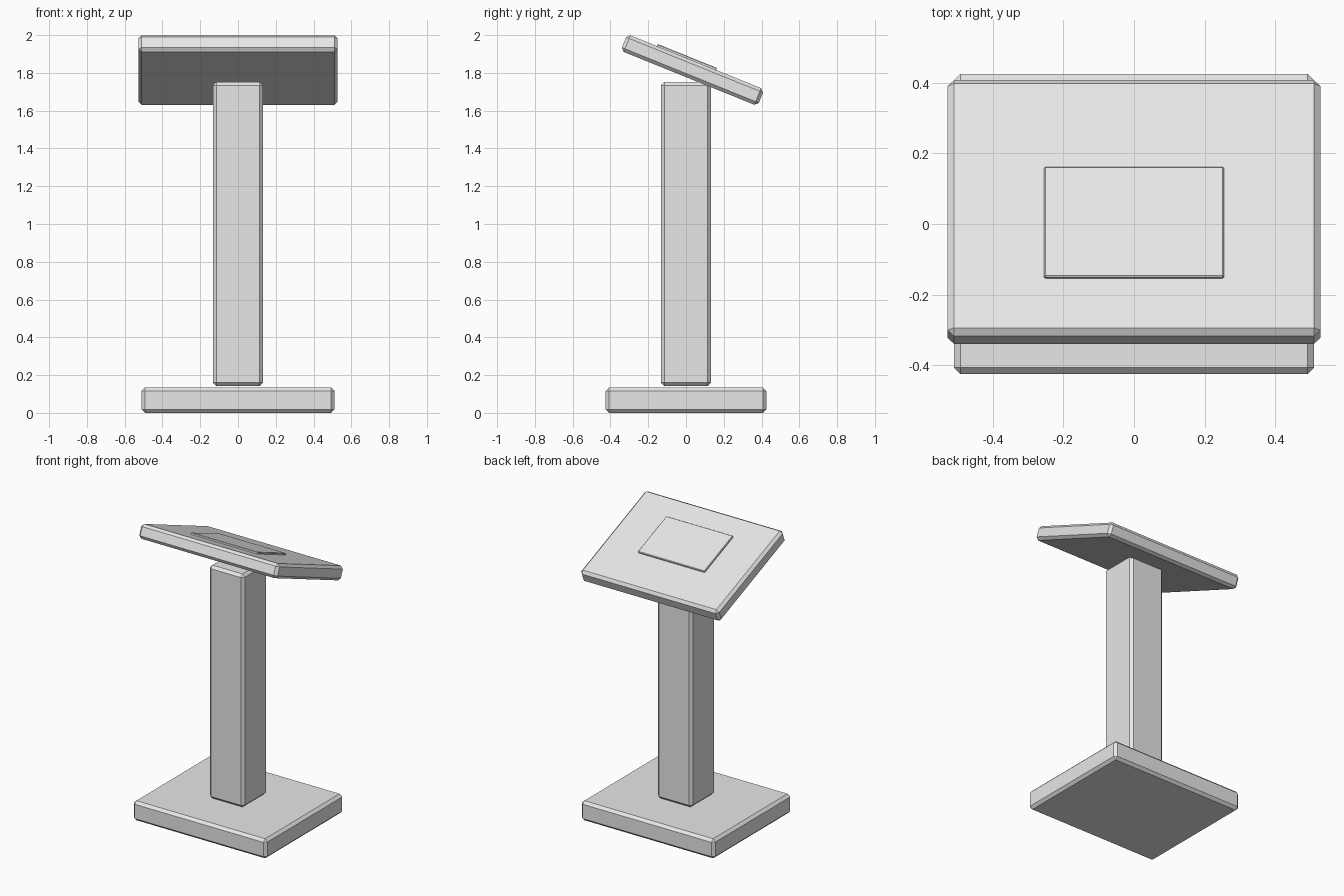
import bpy
import math
from mathutils import Matrix, Vector

cube = bpy.data.objects.get("Cube")
if cube:
    bpy.data.objects.remove(cube, do_unlink=True)

# Single flat grey
grey = bpy.data.materials.new("light_grey")
grey.use_nodes = True
colour = (0.8, 0.8, 0.8, 1)
grey.diffuse_color = colour
grey.node_tree.nodes["Principled BSDF"].inputs["Base Color"].default_value = colour


def chamfered_box(name, size, centre, chamfer, tilt=0):
    """Box with one-segment chamfered edges, tilted about x."""
    bpy.ops.mesh.primitive_cube_add(size=1)
    box = bpy.context.object
    box.name = name
    box.data.transform(Matrix.Diagonal((*size, 1)))
    box.location = centre
    box.rotation_euler.x = tilt
    bevel = box.modifiers.new("chamfer", 'BEVEL')
    bevel.width = chamfer
    bevel.segments = 1
    box.data.materials.append(grey)
    return box


# Foot and upright
chamfered_box("base", (1.02, 0.85, 0.135), (0, 0, 0.0675), 0.018)
chamfered_box("column", (0.266, 0.266, 1.61), (0, 0, 0.947), 0.018)

# Sloping top, falling towards the back
tilt = math.radians(-22)
top_centre = Vector((0, 0.034, 1.815))
chamfered_box("sloping_top", (1.056, 0.782, 0.095), top_centre, 0.018, tilt)

# Thin raised panel set into the sloping top
offset = Matrix.Rotation(tilt, 3, 'X') @ Vector((0, -0.053, 0.049))
chamfered_box("raised_panel", (0.51, 0.338, 0.02), top_centre + offset, 0.004, tilt)
